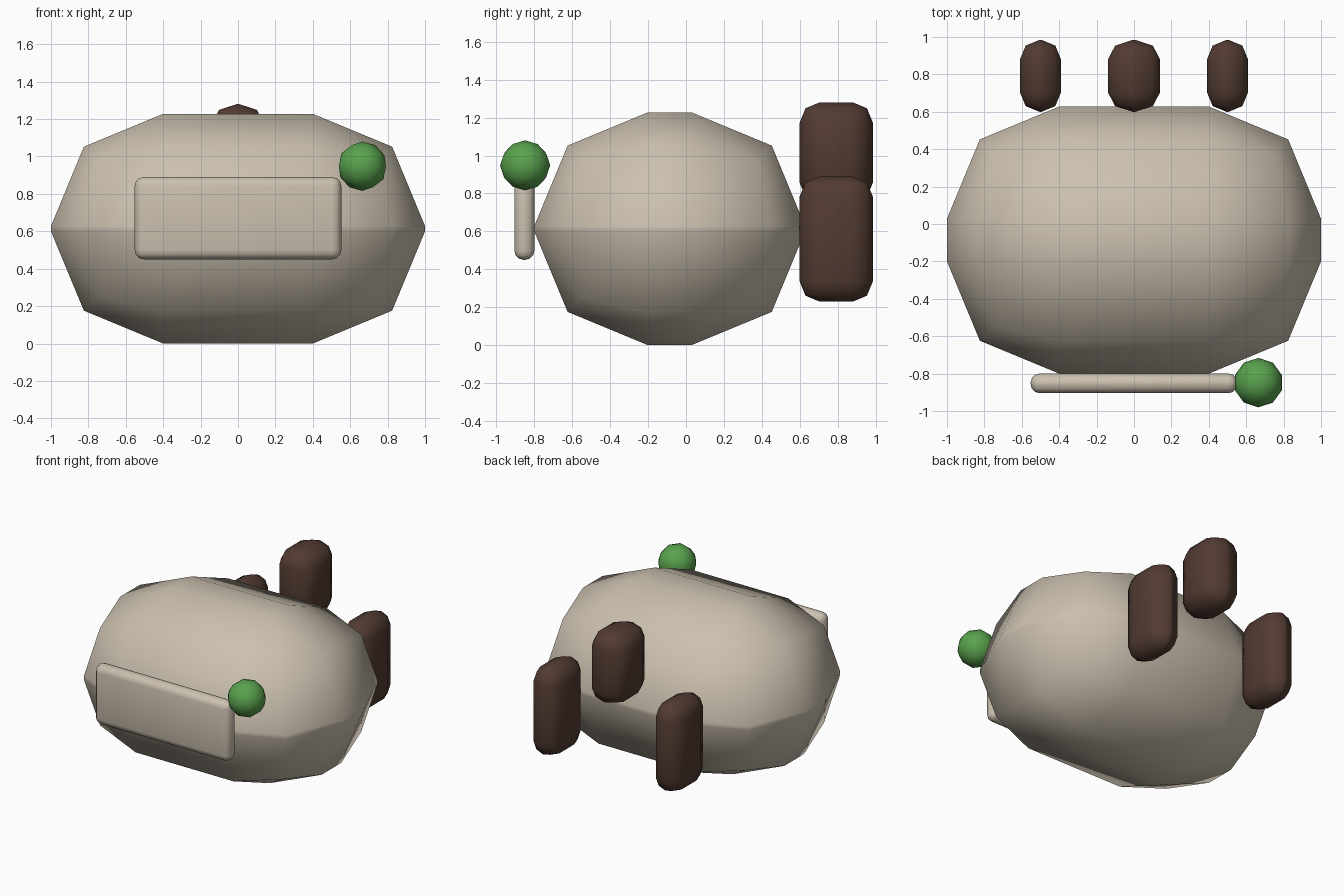
import bpy
import bmesh

old = bpy.data.objects.get("Cube")
if old:
    bpy.data.objects.remove(old, do_unlink=True)


def material(name, rgb):
    m = bpy.data.materials.new(name)
    m.use_nodes = True
    m.diffuse_color = (*rgb, 1)
    m.node_tree.nodes["Principled BSDF"].inputs["Base Color"].default_value = (*rgb, 1)
    return m


beige = material("beige", (0.60, 0.53, 0.43))
brown = material("dark_brown", (0.085, 0.044, 0.032))
green = material("green", (0.10, 0.36, 0.075))


def add_object(name, bm, location, mat):
    for f in bm.faces:
        f.smooth = True
    mesh = bpy.data.meshes.new(name)
    bm.to_mesh(mesh)
    bm.free()
    mesh.materials.append(mat)
    ob = bpy.data.objects.new(name, mesh)
    ob.location = location
    bpy.context.collection.objects.link(ob)
    return ob


def rounded_box(name, location, size, radius, segments, mat):
    bm = bmesh.new()
    bmesh.ops.create_cube(bm, size=1)
    bmesh.ops.scale(bm, vec=size, verts=bm.verts)
    ob = add_object(name, bm, location, mat)
    bevel = ob.modifiers.new("rounding", "BEVEL")
    bevel.width = radius
    bevel.segments = segments
    bevel.limit_method = "NONE"
    return ob


# Large rounded body and the plate on its front
rounded_box("body", (0, -0.086, 0.614), (2, 1.428, 1.228), 0.6, 2, beige)
rounded_box("front_plate", (0, -0.852, 0.67), (1.105, 0.105, 0.44), 0.048, 3, beige)

# Ball beside the plate
bm = bmesh.new()
bmesh.ops.create_icosphere(bm, subdivisions=2, radius=0.132)
add_object("green_ball", bm, (0.665, -0.848, 0.948), green)

# Three rounded blocks behind the body, the middle one higher and wider
for side, x in (("left", 0.5), ("right", -0.5)):
    rounded_box(side + "_rear_block", (x, 0.792, 0.56), (0.22, 0.385, 0.66), 0.105, 2, brown)
middle = rounded_box("middle_rear_block", (0, 0.792, 1.015), (0.22, 0.385, 0.53), 0.105, 2, brown)
middle.scale.x = 1.27
